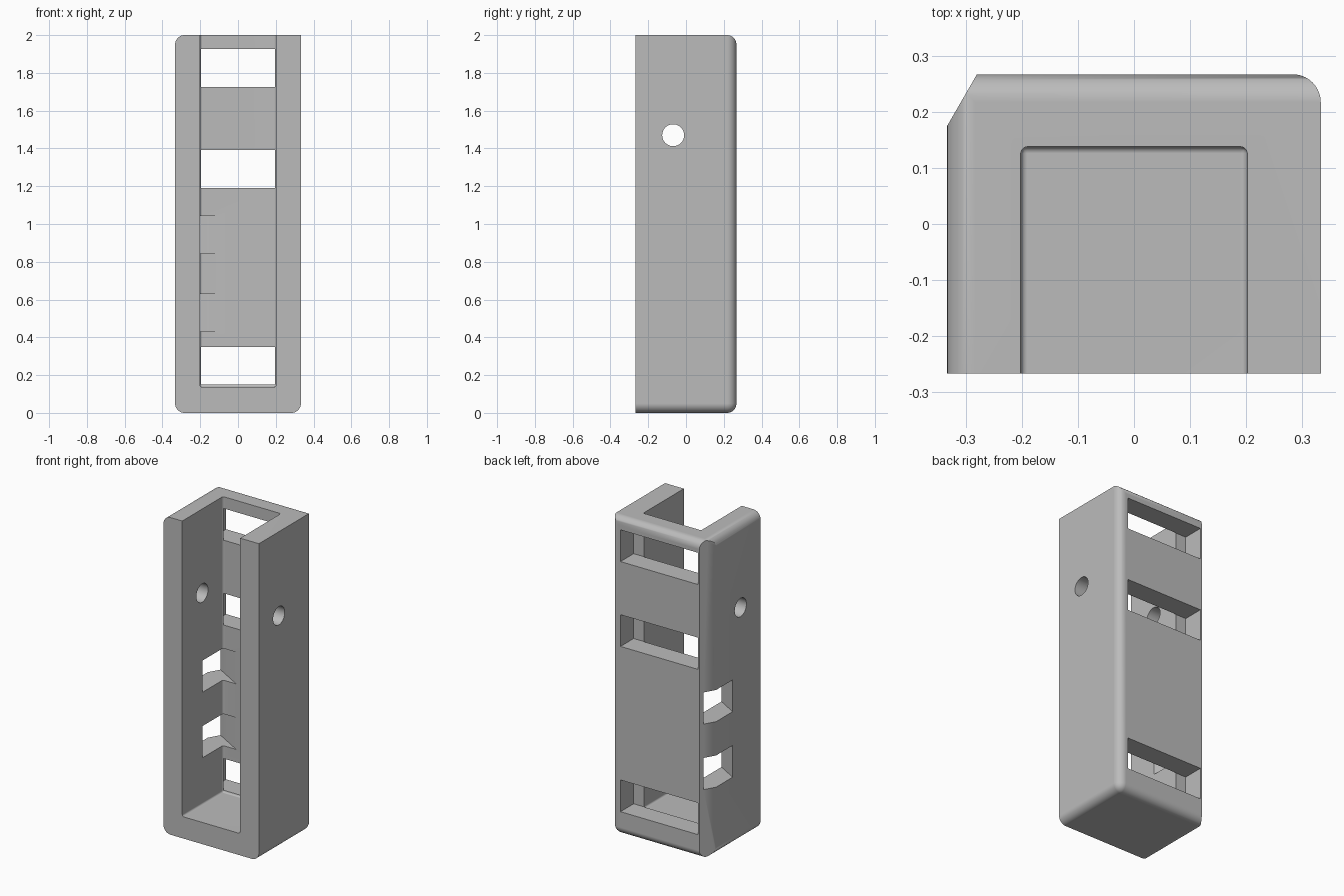
import bpy, bmesh, math
from mathutils import Matrix, Vector

if "Cube" in bpy.data.objects:
    bpy.data.objects.remove(bpy.data.objects["Cube"])

W, D, H = 0.333, 0.267, 2.0          # half width, half depth, height
IN_X, IN_Y, FLOOR = 0.202, 0.138, 0.137  # cavity side, back and floor

grey = bpy.data.materials.new("plain grey")
grey.use_nodes = True
grey.diffuse_color = (0.5, 0.5, 0.5, 1)
grey.node_tree.nodes["Principled BSDF"].inputs["Base Color"].default_value = (0.5, 0.5, 0.5, 1)


def box_mesh(lo, hi):
    lo, hi = Vector(lo), Vector(hi)
    bm = bmesh.new()
    bmesh.ops.create_cube(bm, size=1)
    bmesh.ops.scale(bm, vec=hi - lo, verts=bm.verts)
    bmesh.ops.translate(bm, vec=(lo + hi) / 2, verts=bm.verts)
    return bm


def round_edges(bm, points, radius, segments):
    """Round the edges whose midpoints lie in the directions given."""
    centre = sum((v.co for v in bm.verts), Vector()) / 8
    picked = []
    for e in bm.edges:
        mid = (e.verts[0].co + e.verts[1].co) / 2 - centre
        side = tuple(0 if abs(c) < 1e-4 else int(math.copysign(1, c)) for c in mid)
        if side in points:
            picked.append(e)
    bmesh.ops.bevel(bm, geom=picked, offset=radius, segments=segments,
                    profile=0.5, affect='EDGES', clamp_overlap=True)


def finish(bm, name):
    bmesh.ops.recalc_face_normals(bm, faces=bm.faces)
    mesh = bpy.data.meshes.new(name)
    bm.to_mesh(mesh)
    bm.free()
    mesh.materials.append(grey)
    ob = bpy.data.objects.new(name, mesh)
    bpy.context.collection.objects.link(ob)
    return ob


# Outer block: rounded edges, then one back corner sliced off
bm = box_mesh((-W, -D, 0), (W, D, H))
round_edges(bm, {(-1, 0, 1), (0, 1, 1), (-1, 0, -1), (1, 0, -1), (0, 1, -1), (1, 1, 0)}, 0.05, 10)
slant = Vector((-math.cos(math.pi / 6), 0.5, 0))
cut = bmesh.ops.bisect_plane(bm, geom=bm.verts[:] + bm.edges[:] + bm.faces[:],
                             plane_co=(-0.28, D, 0), plane_no=slant, clear_outer=True)
rim = [g for g in cut["geom_cut"] if isinstance(g, bmesh.types.BMEdge)]
bmesh.ops.contextual_create(bm, geom=rim)
housing = finish(bm, "housing")

cutters = []

# Main cavity, open at the front and top
bm = box_mesh((-IN_X, -D - 0.2, FLOOR), (IN_X, IN_Y, H + 0.2))
round_edges(bm, {(-1, 1, 0), (1, 1, 0), (-1, 0, -1), (1, 0, -1), (0, 1, -1)}, 0.012, 3)
cutters.append(finish(bm, "cavity_cutter"))

# Wide windows through the back wall
for z in (0.149, 1.191, 1.726):
    cutters.append(finish(box_mesh((-0.27, IN_Y - 0.002, z), (0.27, D + 0.1, z + 0.2)), "window_cutter"))

# Slots square to the sliced corner
for z in (0.43, 0.843):
    bm = box_mesh((-0.5, -0.157, z), (0.02, 0.065, z + 0.2))
    bmesh.ops.rotate(bm, verts=bm.verts, matrix=Matrix.Rotation(-math.pi / 6, 3, 'Z'))
    cutters.append(finish(bm, "slot_cutter"))

# Round hole through both side walls
bm = bmesh.new()
bmesh.ops.create_cone(bm, cap_ends=True, segments=48, radius1=0.058, radius2=0.058, depth=1,
                      matrix=Matrix.Translation((0, -0.068, 1.47)) @ Matrix.Rotation(math.pi / 2, 4, 'Y'))
cutters.append(finish(bm, "hole_cutter"))

bpy.ops.object.select_all(action='DESELECT')
housing.select_set(True)
bpy.context.view_layer.objects.active = housing
for cutter in cutters:
    cutter.hide_render = True
    mod = housing.modifiers.new("cut", 'BOOLEAN')
    mod.operation, mod.solver, mod.object = 'DIFFERENCE', 'EXACT', cutter
    bpy.ops.object.modifier_apply(modifier=mod.name)
    bpy.data.objects.remove(cutter)

# Smooth fillets while the large faces stay flat
bpy.ops.object.shade_smooth_by_angle(angle=math.radians(35))
weighted = housing.modifiers.new("flat_faces", 'WEIGHTED_NORMAL')
weighted.keep_sharp = True
